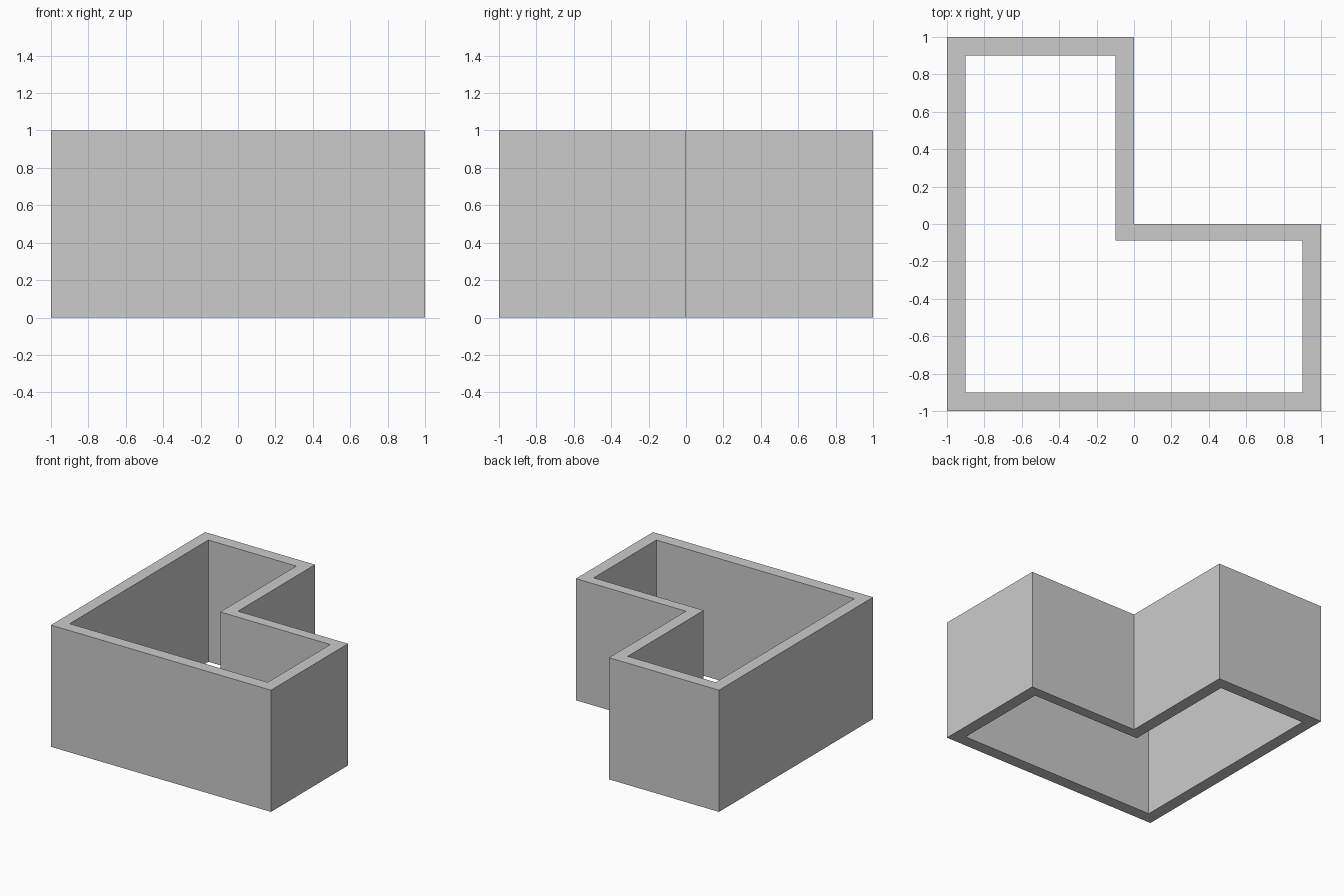
import bpy, bmesh

if "Cube" in bpy.data.objects:
    bpy.data.objects.remove(bpy.data.objects["Cube"])

HEIGHT = 1.0
# L-shaped plan: outer outline and matching inner outline
OUTER = [(-1, -1), (1, -1), (1, 0), (0, 0), (0, 1), (-1, 1)]
INNER = [(-0.9, -0.9), (0.9, -0.9), (0.9, -0.087), (-0.1, -0.087), (-0.1, 0.9), (-0.9, 0.9)]


def wall_ring(name, outer, inner, height):
    bm = bmesh.new()
    # Rings of vertices: outer/inner at the bottom and top
    rings = [[bm.verts.new((x, y, z)) for x, y in loop]
             for loop, z in ((outer, 0), (outer, height), (inner, height), (inner, 0))]
    n = len(outer)
    # Bridge each ring to the next, closing back on the first
    for r in range(4):
        a, b = rings[r], rings[(r + 1) % 4]
        for i in range(n):
            j = (i + 1) % n
            bm.faces.new((a[i], a[j], b[j], b[i]))
    bmesh.ops.recalc_face_normals(bm, faces=bm.faces)
    mesh = bpy.data.meshes.new(name)
    bm.to_mesh(mesh)
    bm.free()
    obj = bpy.data.objects.new(name, mesh)
    bpy.context.collection.objects.link(obj)
    return obj


# Open L-shaped wall with no floor or roof
wall_ring("l_shaped_wall", OUTER, INNER, HEIGHT)
